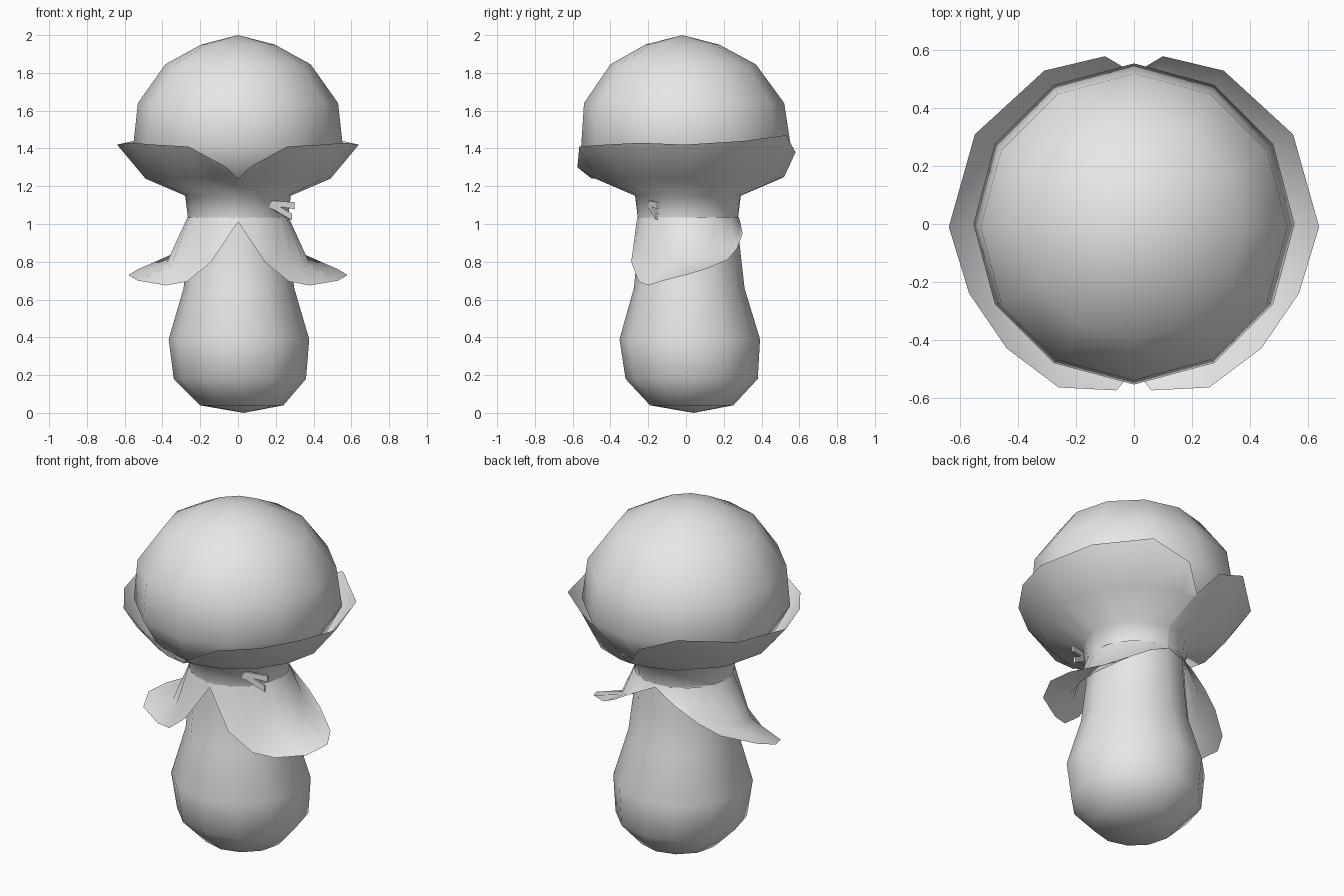
import bpy, bmesh, math
from mathutils import Vector

cube = bpy.data.objects.get("Cube")
if cube:
    bpy.data.objects.remove(cube, do_unlink=True)

grey = bpy.data.materials.new("plain grey")
grey.use_nodes = True
colour = (0.8, 0.8, 0.8, 1)
grey.diffuse_color = colour
grey.node_tree.nodes["Principled BSDF"].inputs["Base Color"].default_value = colour


def finish(name, bm, angle=60, smooth=True):
    bmesh.ops.remove_doubles(bm, verts=bm.verts, dist=0.0005)
    mesh = bpy.data.meshes.new(name)
    bm.to_mesh(mesh)
    bm.free()
    mesh.materials.append(grey)
    obj = bpy.data.objects.new(name, mesh)
    bpy.context.collection.objects.link(obj)
    if smooth:
        bpy.ops.object.select_all(action='DESELECT')
        obj.select_set(True)
        bpy.context.view_layer.objects.active = obj
        bpy.ops.object.shade_smooth_by_angle(angle=math.radians(angle))
    return obj


def loft(bm, rings, closed):
    """Join rows of points with faces."""
    rows = [[bm.verts.new(p) for p in ring] for ring in rings]
    n = len(rows[0])
    for a, b in zip(rows, rows[1:]):
        for i in range(n if closed else n - 1):
            j = (i + 1) % n
            bm.faces.new((a[i], a[j], b[j], b[i]))


def lathe(name, profile, sides):
    """Profile rows: radius, height, centre x, centre y."""
    bm = bmesh.new()
    rings = []
    for r, z, cx, cy in profile:
        r = max(r, 0.00002)
        rings.append([(cx + r * math.sin(math.tau * i / sides),
                       cy - r * math.cos(math.tau * i / sides), z) for i in range(sides)])
    loft(bm, rings, True)
    return finish(name, bm)


def sheet(name, rings, side):
    """Open sheet for one side, flipped for the other."""
    bm = bmesh.new()
    loft(bm, [[(side * p[0], p[1], p[2]) for p in ring] for ring in rings], False)
    if side < 0:
        bmesh.ops.reverse_faces(bm, faces=bm.faces)
    return finish(name, bm, 75)


def ring_at(edge, radius, z):
    """Circle arc that follows the directions of an edge."""
    out = []
    for p in edge:
        d = Vector((p[0], p[1])).normalized() * radius
        out.append((d.x, d.y + 0.01, z))
    return out


# Stem with a heavy rounded foot
lathe("stem", [(0, 0.0, 0.03, 0.04), (0.22, 0.04, 0.02, 0.03), (0.35, 0.18, 0.01, 0.03),
               (0.372, 0.39, 0.005, 0.02), (0.293, 0.66, 0.005, 0.017),
               (0.268, 0.9, 0, 0.015), (0.258, 1.18, 0, 0.012)], 12)

# Domed cap
lathe("cap", [(0.27, 1.16, 0, 0), (0.47, 1.25, 0, 0), (0.555, 1.41, 0, 0),
              (0.53, 1.64, 0, -0.01), (0.385, 1.845, 0, -0.015),
              (0.195, 1.95, 0, -0.02), (0, 2.0, 0, -0.02)], 12)

# Cup of two broad petals under the cap
rim = [(0, -0.50, 1.24), (0.06, -0.575, 1.30), (0.26, -0.565, 1.41), (0.44, -0.43, 1.42),
       (0.57, -0.24, 1.43), (0.64, -0.01, 1.42), (0.55, 0.31, 1.44), (0.31, 0.53, 1.47),
       (0.10, 0.58, 1.38), (0, 0.52, 1.25)]
cup = [ring_at(rim, 0.265, 1.03), ring_at(rim, 0.28, 1.15), ring_at(rim, 0.49, 1.24), rim]

# Collar of two drooping leaves
hem = [(0.0, -0.262, 1.01), (0.14, -0.29, 0.80), (0.27, -0.25, 0.695), (0.38, -0.20, 0.675),
       (0.53, -0.12, 0.70), (0.58, 0.0, 0.73), (0.53, 0.10, 0.76), (0.38, 0.22, 0.81),
       (0.27, 0.27, 0.87), (0.14, 0.30, 0.95), (0.0, 0.285, 1.02)]
neck = [(0.268 * math.sin(math.pi * i / 10), 0.012 - 0.268 * math.cos(math.pi * i / 10), 1.035)
        for i in range(11)]
fold = []
for n, h in zip(neck, hem):
    p = Vector(n).lerp(Vector(h), 0.6)
    droop = max(0, math.hypot(h[0], h[1]) - 0.3)
    p.x -= droop * 0.28
    p.z -= droop * 0.2
    fold.append(p)

for side, word in ((1, "left"), (-1, "right")):
    sheet(word + "_cup_petal", cup, side)
    sheet(word + "_collar_leaf", [hem, fold, neck], side)

# Small forked clasp on the neck
outline = [(0.155, 1.125), (0.30, 1.115), (0.30, 1.08), (0.225, 1.09), (0.285, 1.055),
           (0.285, 1.02), (0.165, 1.09)]
bm = bmesh.new()
front = [bm.verts.new((x, -0.205 + 0.35 * (x - 0.155), z)) for x, z in outline]
back = [bm.verts.new(v.co + Vector((-0.004, 0.012, 0))) for v in front]
bm.faces.new(front[::-1])
bm.faces.new(back)
for i in range(len(front)):
    j = (i + 1) % len(front)
    bm.faces.new((front[i], front[j], back[j], back[i]))
bmesh.ops.recalc_face_normals(bm, faces=bm.faces)
finish("neck_clasp", bm, smooth=False)
